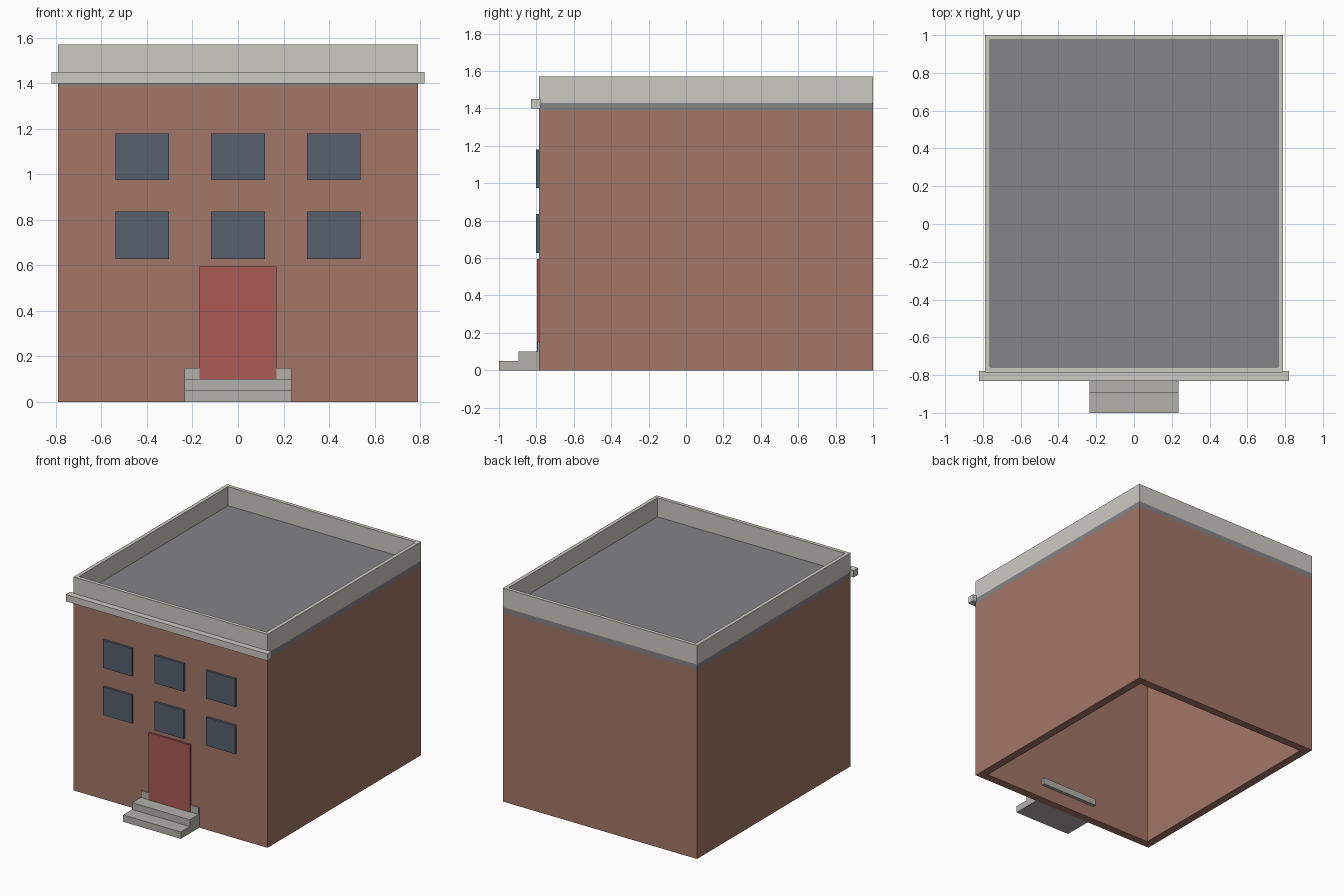
import bpy, bmesh

if "Cube" in bpy.data.objects:
    bpy.data.objects.remove(bpy.data.objects["Cube"])


def material(name, rgb):
    m = bpy.data.materials.new(name)
    m.diffuse_color = (*rgb, 1)
    m.use_nodes = True
    m.node_tree.nodes["Principled BSDF"].inputs["Base Color"].default_value = m.diffuse_color
    return m


BRICK = material("brick", (0.37, 0.18, 0.135))
STONE = material("pale_stone", (0.6, 0.59, 0.55))
STEP = material("step_stone", (0.45, 0.44, 0.41))
ROOF = material("roofing", (0.23, 0.23, 0.245))
GLASS = material("glass", (0.09, 0.115, 0.155))
DOOR = material("door_paint", (0.4, 0.1, 0.09))


def finish(name, bm, mat):
    bmesh.ops.recalc_face_normals(bm, faces=bm.faces)
    me = bpy.data.meshes.new(name)
    bm.to_mesh(me)
    bm.free()
    me.materials.append(mat)
    ob = bpy.data.objects.new(name, me)
    bpy.context.collection.objects.link(ob)
    return ob


def box(name, x, y, z, mat):
    bm = bmesh.new()
    bmesh.ops.create_cube(bm, size=1)
    for v in bm.verts:
        v.co = [r[0] + (c + 0.5) * (r[1] - r[0]) for c, r in zip(v.co, (x, y, z))]
    return finish(name, bm, mat)


def ring(name, x, y, z, t, mat):
    """Four-sided wall of thickness t, open at top and bottom."""
    def loop(d, h):
        return [bm.verts.new((px, py, h)) for px, py in (
            (x[0] + d, y[0] + d), (x[1] - d, y[0] + d),
            (x[1] - d, y[1] - d), (x[0] + d, y[1] - d))]
    bm = bmesh.new()
    loops = [loop(0, z[0]), loop(0, z[1]), loop(t, z[1]), loop(t, z[0])]
    for a, b in zip(loops, loops[1:] + loops[:1]):
        for i in range(4):
            j = (i + 1) % 4
            bm.faces.new((a[i], a[j], b[j], b[i]))
    return finish(name, bm, mat)


W, FRONT, BACK = 0.79, -0.785, 1.0
FX, FY = (-W, W), (FRONT, BACK)

# Hollow brick shell, roof slab, parapet and front cornice
ring("brick_walls", FX, FY, (0, 1.39), 0.06, BRICK)
box("roof_slab", FX, FY, (1.39, 1.43), ROOF)
ring("parapet", FX, FY, (1.43, 1.57), 0.027, STONE)
box("cornice", (-0.82, 0.82), (-0.83, -0.778), (1.40, 1.45), STONE)

# Two rows of three windows
for row, z in enumerate(((0.628, 0.836), (0.975, 1.18))):
    for col in range(3):
        cx = (col - 1) * 0.421
        box(f"window_{row}_{col}", (cx - 0.118, cx + 0.118), (-0.802, -0.76), z, GLASS)

# Front door
box("front_door", (-0.169, 0.169), (-0.797, -0.76), (0.10, 0.595), DOOR)

# Entrance steps; the top one passes through the wall
for i, y in enumerate(((-1.0, FRONT), (-0.895, FRONT), (-0.793, -0.70))):
    box(f"step_{i + 1}", (-0.235, 0.235), y, (0.05 * i, 0.05 * (i + 1)), STEP)
